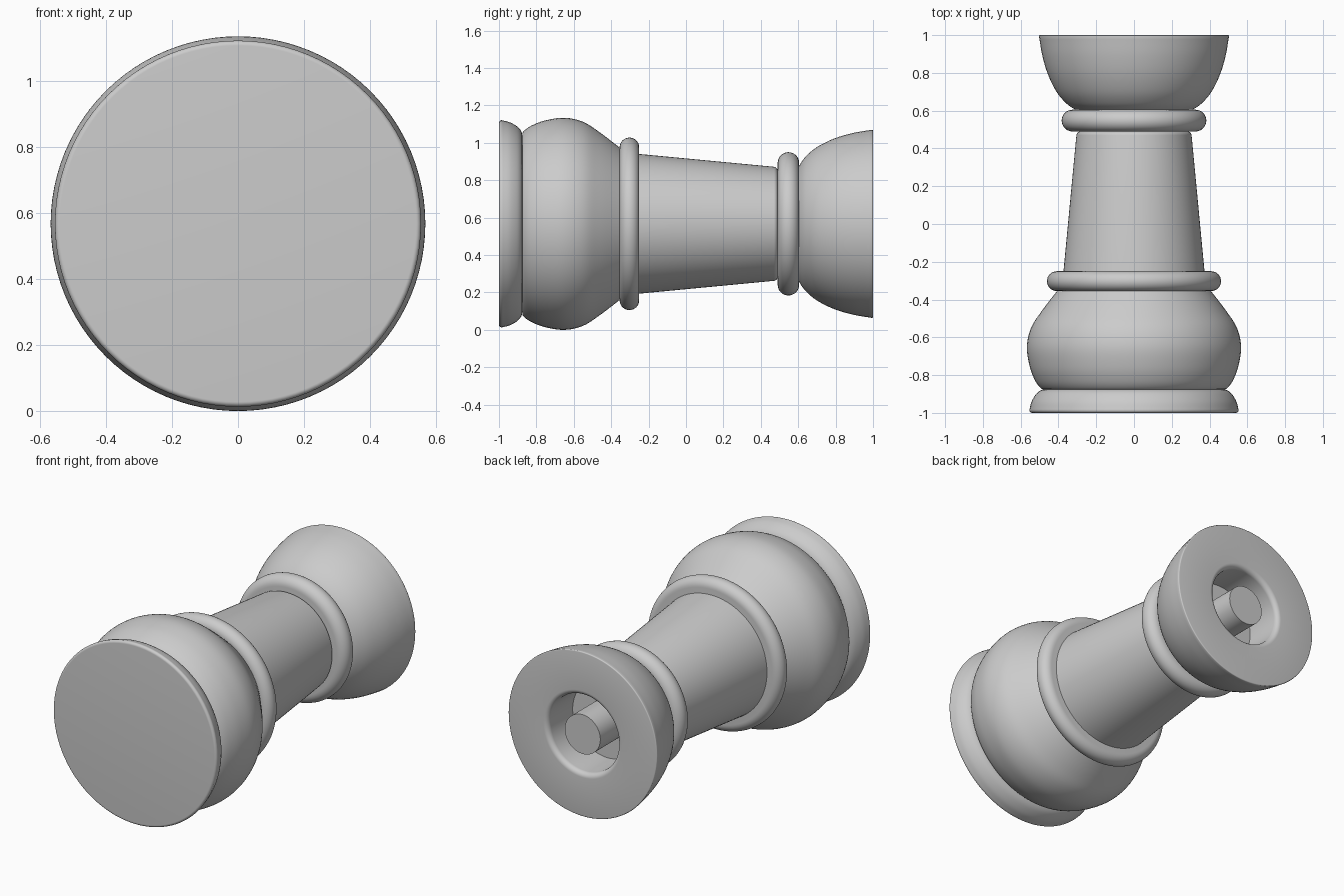
import bpy
import bmesh
from math import pi, radians, sin, cos
from mathutils import Vector

AXIS_Z = 0.567   # height of the horizontal turning axis
SEGMENTS = 96

cube = bpy.data.objects.get("Cube")
if cube:
    bpy.data.objects.remove(cube, do_unlink=True)

grey = bpy.data.materials.new("plain_grey")
grey.use_nodes = True
colour = (0.6, 0.6, 0.6, 1)
grey.diffuse_color = colour
grey.node_tree.nodes["Principled BSDF"].inputs["Base Color"].default_value = colour


def smooth_curve(points, steps=6):
    """Pass a smooth curve through (y, radius) points."""
    p = [Vector(q) for q in points]
    p = [2 * p[0] - p[1]] + p + [2 * p[-1] - p[-2]]
    out = []
    for a, b, c, d in zip(p, p[1:], p[2:], p[3:]):
        for i in range(steps):
            t = i / steps
            out.append(0.5 * (2 * b + (c - a) * t + (2 * a - 5 * b + 4 * c - d) * t ** 2
                              + (3 * b - a - 3 * c + d) * t ** 3))
    return [tuple(v) for v in out] + [tuple(points[-1])]


def arc(y, radius, size, start, end, steps=8):
    """Round an edge: an arc in the profile plane, angles in degrees."""
    angles = [radians(start + (end - start) * i / steps) for i in range(steps + 1)]
    return [(y + size * cos(a), radius + size * sin(a)) for a in angles]


def lathe(name, profile):
    """Turn a (y, radius) profile around the y axis."""
    bm = bmesh.new()
    verts = [bm.verts.new((0, y, r)) for y, r in profile]
    edges = [bm.edges.new(pair) for pair in zip(verts, verts[1:])]
    bmesh.ops.spin(bm, geom=verts + edges, cent=(0, 0, 0), axis=(0, 1, 0),
                   angle=2 * pi, steps=SEGMENTS, use_merge=True)
    bmesh.ops.remove_doubles(bm, verts=bm.verts, dist=0.00005)
    bmesh.ops.recalc_face_normals(bm, faces=bm.faces)
    mesh = bpy.data.meshes.new(name)
    bm.to_mesh(mesh)
    bm.free()
    mesh.materials.append(grey)
    obj = bpy.data.objects.new(name, mesh)
    obj.location.z = AXIS_Z
    bpy.context.collection.objects.link(obj)
    bpy.ops.object.select_all(action="DESELECT")
    obj.select_set(True)
    bpy.context.view_layer.objects.active = obj
    bpy.ops.object.shade_smooth_by_angle(angle=radians(40))


def rounded_ring(name, start, end, radius):
    """A ring with a half-round outer edge."""
    half = (end - start) / 2
    mid = (start + end) / 2
    rim = arc(mid, radius - half, half, 180, 0, 16)
    lathe(name, [(start, 0)] + rim + [(end, 0)])


# Flat foot with a softened front edge
foot_side = smooth_curve([(-0.985, 0.554), (-0.94, 0.542), (-0.9, 0.518), (-0.88, 0.493), (-0.875, 0.47)])
lathe("foot", [(-1, 0)] + arc(-0.985, 0.539, 0.015, 180, 90) + foot_side[1:] + [(-0.875, 0)])

# Swollen belly
belly_side = smooth_curve([(-0.876, 0.47), (-0.87, 0.493), (-0.83, 0.523), (-0.755, 0.552),
                           (-0.65, 0.567), (-0.55, 0.545), (-0.46, 0.488), (-0.345, 0.4)])
lathe("belly", [(-0.876, 0)] + belly_side + [(-0.345, 0)])

rounded_ring("lower_ring", -0.355, -0.25, 0.461)

# Tapered shaft, rounded where it meets the upper ring
lathe("shaft", [(-0.32, 0), (-0.32, 0.38)] + arc(0.468, 0.283, 0.022, 85, 0) + [(0.49, 0)])

rounded_ring("upper_ring", 0.49, 0.605, 0.383)

# Flared cup with a round recess in its back face
cup_side = smooth_curve([(0.6, 0.295), (0.608, 0.315), (0.64, 0.36), (0.7, 0.41),
                         (0.79, 0.455), (0.89, 0.485), (0.994, 0.503)])
cup_rim = arc(0.994, 0.497, 0.006, 90, 0, 4)
recess_lip = arc(0.97, 0.265, 0.03, 0, -90)
lathe("cup", [(0.6, 0)] + cup_side + cup_rim[1:] + recess_lip + [(0.76, 0.235), (0.76, 0)])

# Peg standing in the recess
lathe("peg", [(0.75, 0), (0.75, 0.12), (1, 0.12), (1, 0)])
